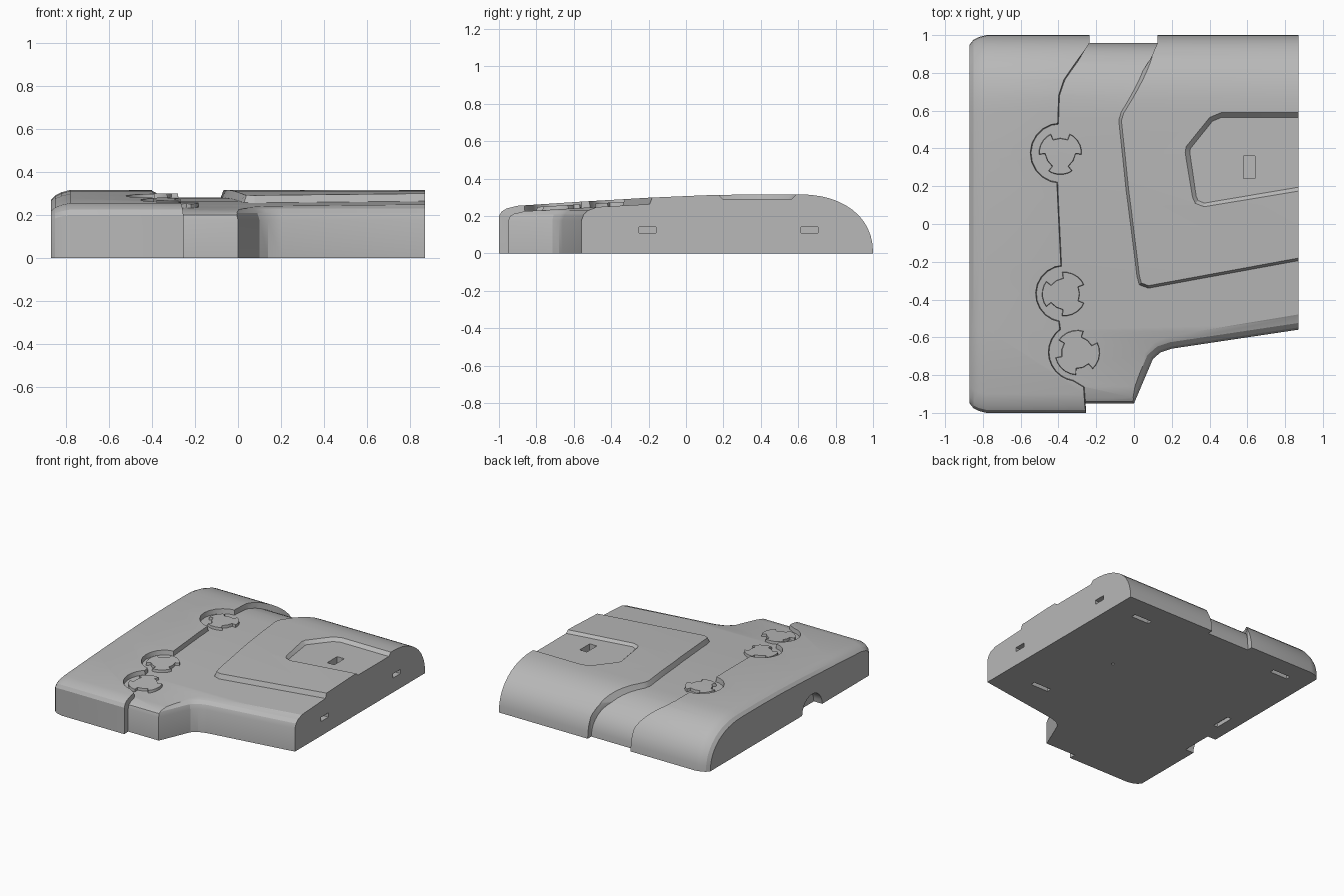
import bpy, bmesh, math
from mathutils import Vector

default = bpy.data.objects.get("Cube")
if default:
    bpy.data.objects.remove(default, do_unlink=True)

grey = bpy.data.materials.new("plain grey")
grey.use_nodes = True
grey.diffuse_color = (0.48, 0.48, 0.48, 1)
grey.node_tree.nodes["Principled BSDF"].inputs["Base Color"].default_value = grey.diffuse_color


def loft(name, rings):
    """Closed solid through rings of equal length, facing outward."""
    bm = bmesh.new()
    vs = [[bm.verts.new(p) for p in ring] for ring in rings]
    n = len(rings[0])
    for a, b in zip(vs, vs[1:]):
        for i in range(n):
            j = (i + 1) % n
            bm.faces.new((a[i], a[j], b[j], b[i]))
    bm.faces.new(vs[0][::-1])
    bm.faces.new(vs[-1])
    if bm.calc_volume(signed=True) < 0:
        bmesh.ops.reverse_faces(bm, faces=bm.faces)
    mesh = bpy.data.meshes.new(name)
    bm.to_mesh(mesh)
    bm.free()
    mesh.materials.append(grey)
    ob = bpy.data.objects.new(name, mesh)
    bpy.context.collection.objects.link(ob)
    return ob


def inset(outline, d):
    pts = [Vector(p) for p in outline]
    n = len(pts)
    area = sum(pts[i - 1].x * pts[i].y - pts[i].x * pts[i - 1].y for i in range(n))
    if area < 0:
        pts.reverse()
    out = []
    for i, p in enumerate(pts):
        e1 = (p - pts[i - 1]).normalized()
        e2 = (pts[(i + 1) % n] - p).normalized()
        n1, n2 = Vector((-e1.y, e1.x)), Vector((-e2.y, e2.x))
        out.append(p + (n1 + n2) * d / max(0.4, 1 + n1.dot(n2)))
    return out


def plan(name, outline, steps):
    """Stack an outline upward; each step is (height, inset)."""
    return loft(name, [[(p.x, p.y, z) for p in inset(outline, d)] for z, d in steps])


def box(name, centre, size):
    x, y, z = centre
    a, b, c = (s / 2 for s in size)
    return plan(name, [(x - a, y - b), (x + a, y - b), (x + a, y + b), (x - a, y + b)],
                [(z - c, 0), (z + c, 0)])


def combine(target, other, operation):
    """Apply a boolean, trying the next solver if one yields nothing."""
    mod = target.modifiers.new("combine", "BOOLEAN")
    mod.operation, mod.object = operation, other
    for solver in ("EXACT", "MANIFOLD", "FLOAT"):
        mod.solver = solver
        graph = bpy.context.evaluated_depsgraph_get()
        graph.update()
        if len(target.evaluated_get(graph).data.polygons):
            break
    bpy.context.view_layer.objects.active = target
    bpy.ops.object.modifier_apply(modifier=mod.name)
    bpy.data.objects.remove(other, do_unlink=True)
    return target


def arc(c, r, a0, a1, steps):
    angles = [math.radians(a0 + (a1 - a0) * i / steps) for i in range(steps + 1)]
    return [(c[0] + r * math.cos(a), c[1] + r * math.sin(a)) for a in angles]


# Side profile: gentle crown with a rounded back
profile = [(-1, 0), (-1, 0.2), (-0.985, 0.225), (-0.96, 0.24), (-0.9, 0.255),
           (-0.56, 0.277), (-0.2, 0.298), (0.1, 0.311), (0.35, 0.316)]
for i in range(12):
    t = math.radians(90 - 7.5 * i)
    profile.append((0.6 + 0.4 * math.cos(t) ** 0.9, 0.316 * math.sin(t) ** 0.9))
profile.append((1, 0))


def envelope(sy=1, sz=1):
    """Crowned volume with a softened left-hand end."""
    ends = [(-0.87, 0.95, 0.85), (-0.85, 0.975, 0.92), (-0.82, 0.99, 0.965),
            (-0.78, 1, 1), (0.87, 1, 1)]
    return loft("envelope", [[(x, y * a * sy, z * b * sz) for y, z in profile]
                             for x, a, b in ends])


# Low channel and front ledge
ledge = [(-0.7, -0.95), (0, -0.95), (0.1, -0.715), (0.14, -0.68),
         (0.2, -0.66), (1.2, -0.51), (1.2, 1.2), (-0.7, 1.2)]
body = plan("body", ledge, [(-0.1, 0), (0.175, 0), (0.208, 0.012), (0.23, 0.035),
                            (0.243, 0.07), (0.275, 0.13), (0.4, 0.14)])
combine(body, envelope(0.957, 0.885), "INTERSECT")

# Side panel with three round bays along its edge
bays = [((-0.39, 0.375), 0.145, 90), ((-0.37, -0.37), 0.14, 0), ((-0.3, -0.68), 0.145, 50)]
edge = [(-0.235, 1.2), (-0.235, 0.96), (-0.36, 0.76), (-0.385, 0.68)]
for (centre, radius, turn), (a0, a1) in zip(bays, [(90, 268), (92, 262), (125, 262)]):
    edge += arc(centre, radius, a0, a1, 10)
edge += [(-0.26, -0.86), (-0.245, -1.2), (-1.2, -1.2), (-1.2, 1.2)]
side_panel = plan("side_panel", edge, [(-0.1, 0), (0.2, 0), (0.33, 0.016)])
combine(side_panel, envelope(), "INTERSECT")
combine(body, side_panel, "UNION")

# Broad raised panel
broad = [(0.125, 1.2), (0.125, 0.96), (0.09, 0.88), (-0.085, 0.6), (-0.1, 0.55),
         (-0.06, 0.18), (0.005, -0.28), (0.02, -0.33), (0.075, -0.35), (1.2, -0.148),
         (1.2, 1.2)]
broad_panel = plan("broad_panel", broad, [(-0.1, 0), (0.23, 0), (0.33, 0.038)])
combine(broad_panel, envelope(), "INTERSECT")
combine(body, broad_panel, "UNION")

# Pocket in the broad panel, with its small slot
pocket = [(1.2, 0.59), (0.46, 0.59), (0.4, 0.565), (0.275, 0.41), (0.27, 0.38),
          (0.305, 0.14), (0.32, 0.105), (0.37, 0.085), (1.2, 0.225)]
cuts = [plan("pocket", pocket, [(0.292, 0.025), (0.317, 0), (0.5, 0)]),
        box("pocket_slot", (0.61, 0.3, 0.29), (0.06, 0.12, 0.1))]

# Slots in the open end and underside
cuts += [box("end_slot", (0.87, y, 0.125), (0.08, 0.09, 0.032)) for y in (-0.205, 0.66)]
cuts += [box("under_slot", (x, y, 0), (0.15, 0.035, 0.06))
         for x, y in ((0.61, 0.81), (0.54, -0.37), (-0.63, 0.84))]
cuts.append(box("under_slot", (-0.75, 0.07, 0), (0.035, 0.15, 0.06)))
cuts.append(plan("under_hole", arc((0.36, 0.2), 0.012, 0, 315, 7), [(-0.03, 0), (0.03, 0)]))

# Half-round opening at the foot of the side
ring = arc((-0.27, 0), 0.12, 0, 345, 23)
cuts.append(loft("side_arch", [[(x, y, z) for y, z in ring] for x in (-1, -0.8)]))
for cutter in cuts:
    combine(body, cutter, "DIFFERENCE")
parts = [body]

# Raised notched discs in the bays
for i, (centre, radius, turn) in enumerate(bays):
    outline = []
    for k in range(3):
        a = turn + 120 * k
        outline += arc(centre, 0.088, a - 22, a + 22, 2)
        outline += arc(centre, 0.122, a + 22, a + 98, 5)
    disc = plan(f"notched_disc_{i + 1}", outline, [(0.15, 0), (0.21, 0), (0.33, 0.014)])
    parts.append(combine(disc, envelope(1, 0.95), "INTERSECT"))

# Smooth the curves, keep the creases
for ob in parts:
    bpy.ops.object.select_all(action="DESELECT")
    ob.select_set(True)
    bpy.context.view_layer.objects.active = ob
    bpy.ops.object.shade_smooth_by_angle(angle=math.radians(22))
